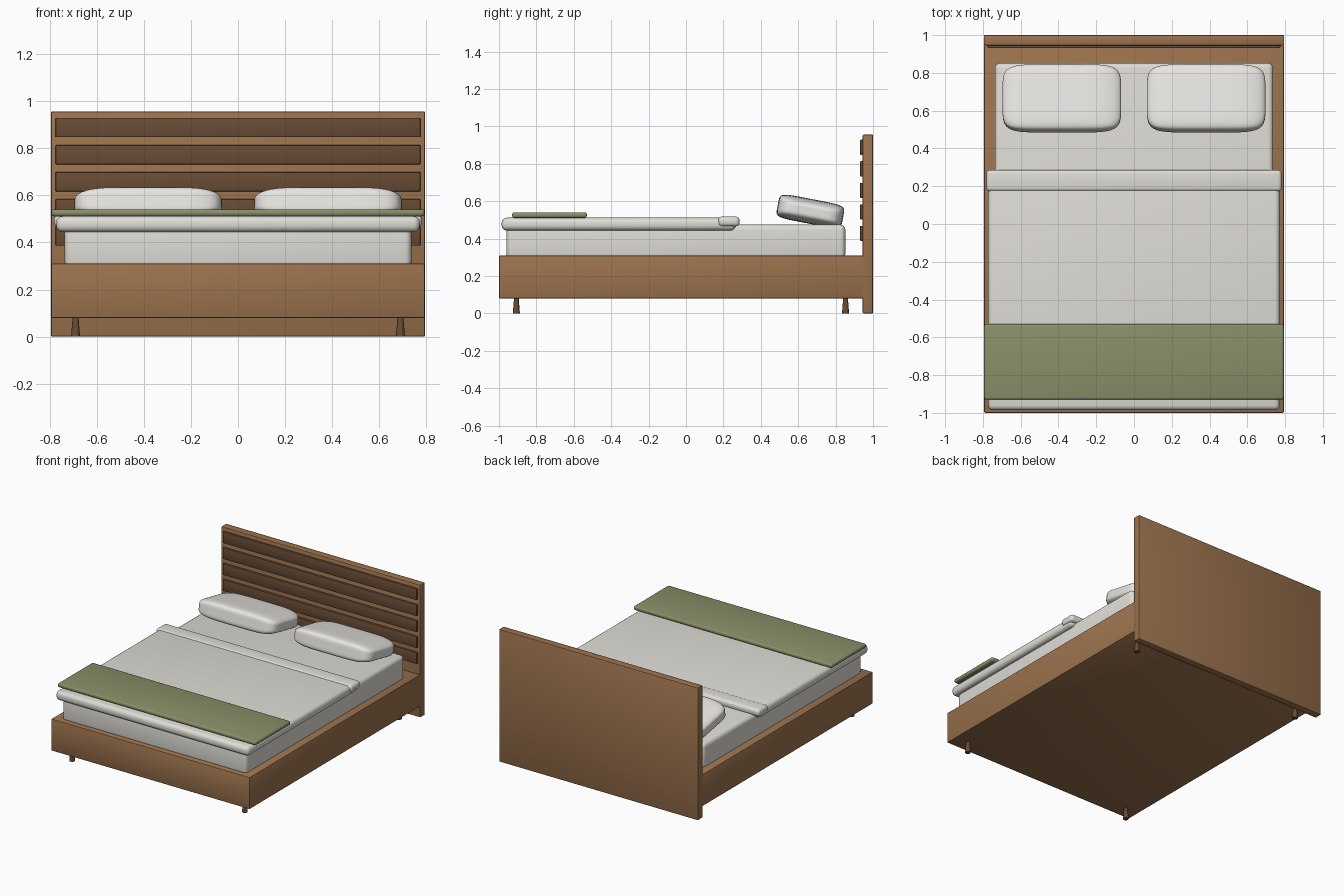
import bpy, bmesh, math
from mathutils import Matrix, Vector

if "Cube" in bpy.data.objects:
    bpy.data.objects.remove(bpy.data.objects["Cube"], do_unlink=True)


def material(name, r, g, b):
    m = bpy.data.materials.new(name)
    m.use_nodes = True
    m.diffuse_color = (r, g, b, 1)
    m.node_tree.nodes["Principled BSDF"].inputs["Base Color"].default_value = (r, g, b, 1)
    return m


wood = material("oak wood", 0.33, 0.17, 0.075)
dark = material("dark walnut", 0.14, 0.072, 0.036)
linen = material("white linen", 0.74, 0.72, 0.67)
cotton = material("pillow cotton", 0.82, 0.81, 0.77)
green = material("olive wool", 0.25, 0.28, 0.14)


def finish(name, bm, mat, angle=40):
    mesh = bpy.data.meshes.new(name)
    bm.to_mesh(mesh)
    bm.free()
    mesh.materials.append(mat)
    ob = bpy.data.objects.new(name, mesh)
    bpy.context.collection.objects.link(ob)
    bpy.ops.object.select_all(action="DESELECT")
    ob.select_set(True)
    bpy.context.view_layer.objects.active = ob
    bpy.ops.object.shade_smooth_by_angle(angle=math.radians(angle))
    return ob


def box(name, xs, ys, zs, mat, radius=0.006, segments=2):
    """Rounded box spanning the given ranges."""
    bm = bmesh.new()
    bmesh.ops.create_cube(bm, size=1)
    spans = (xs, ys, zs)
    for v in bm.verts:
        v.co = Vector([(lo + hi) / 2 + c * (hi - lo) for (lo, hi), c in zip(spans, v.co)])
    bmesh.ops.bevel(bm, geom=bm.edges[:], offset=radius, segments=segments,
                    profile=0.5, affect="EDGES", clamp_overlap=True)
    return finish(name, bm, mat)


def pillow(name, x):
    """Plump cushion: a subdivided cube pulled onto a squarish ellipsoid."""
    bm = bmesh.new()
    bmesh.ops.create_cube(bm, size=2)
    bmesh.ops.subdivide_edges(bm, edges=bm.edges[:], cuts=15, use_grid_fill=True)
    half = Vector((0.314, 0.178, 0.066))
    for v in bm.verts:
        norm = sum(abs(c) ** 6 for c in v.co) ** (1 / 6)
        v.co = Vector([c / norm * h for c, h in zip(v.co, half)])
        v.co.z *= 1 - 0.3 * abs(v.co.x / half.x) ** 5
    bm.transform(Matrix.Translation((x, 0.665, 0.546)) @ Matrix.Rotation(math.radians(-11), 4, "X"))
    return finish(name, bm, cotton, 80)


def leg(name, x, y):
    bm = bmesh.new()
    bmesh.ops.create_cone(bm, cap_ends=True, segments=16, radius1=0.019, radius2=0.012,
                          depth=0.09, matrix=Matrix.Translation((x, y, 0.045)))
    return finish(name, bm, dark)


# Timber frame, headboard and its slats
box("bed_base", (-0.793, 0.793), (-1, 0.95), (0.08, 0.31), wood)
box("headboard", (-0.795, 0.795), (0.945, 1), (0, 0.957), wood)
for i in range(5):
    z = 0.888 - i * 0.115
    box(f"headboard_slat_{i + 1}", (-0.775, 0.775), (0.931, 0.95), (z - 0.041, z + 0.041), dark, 0.004)

# Bedding
box("mattress", (-0.737, 0.737), (-0.96, 0.852), (0.29, 0.475), linen, 0.028, 4)
box("duvet", (-0.772, 0.772), (-0.986, 0.265), (0.444, 0.512), linen, 0.027, 4)
box("duvet_fold", (-0.782, 0.782), (0.172, 0.286), (0.466, 0.518), linen, 0.02, 4)
box("throw_blanket", (-0.793, 0.793), (-0.93, -0.53), (0.511, 0.541), green, 0.012, 3)

# Mirrored pillows and legs
for side, s in (("left", 1), ("right", -1)):
    pillow(f"{side}_pillow", s * 0.382)
    for end, y in (("front", -0.907), ("back", 0.853)):
        leg(f"{end}_{side}_leg", s * 0.69, y)
